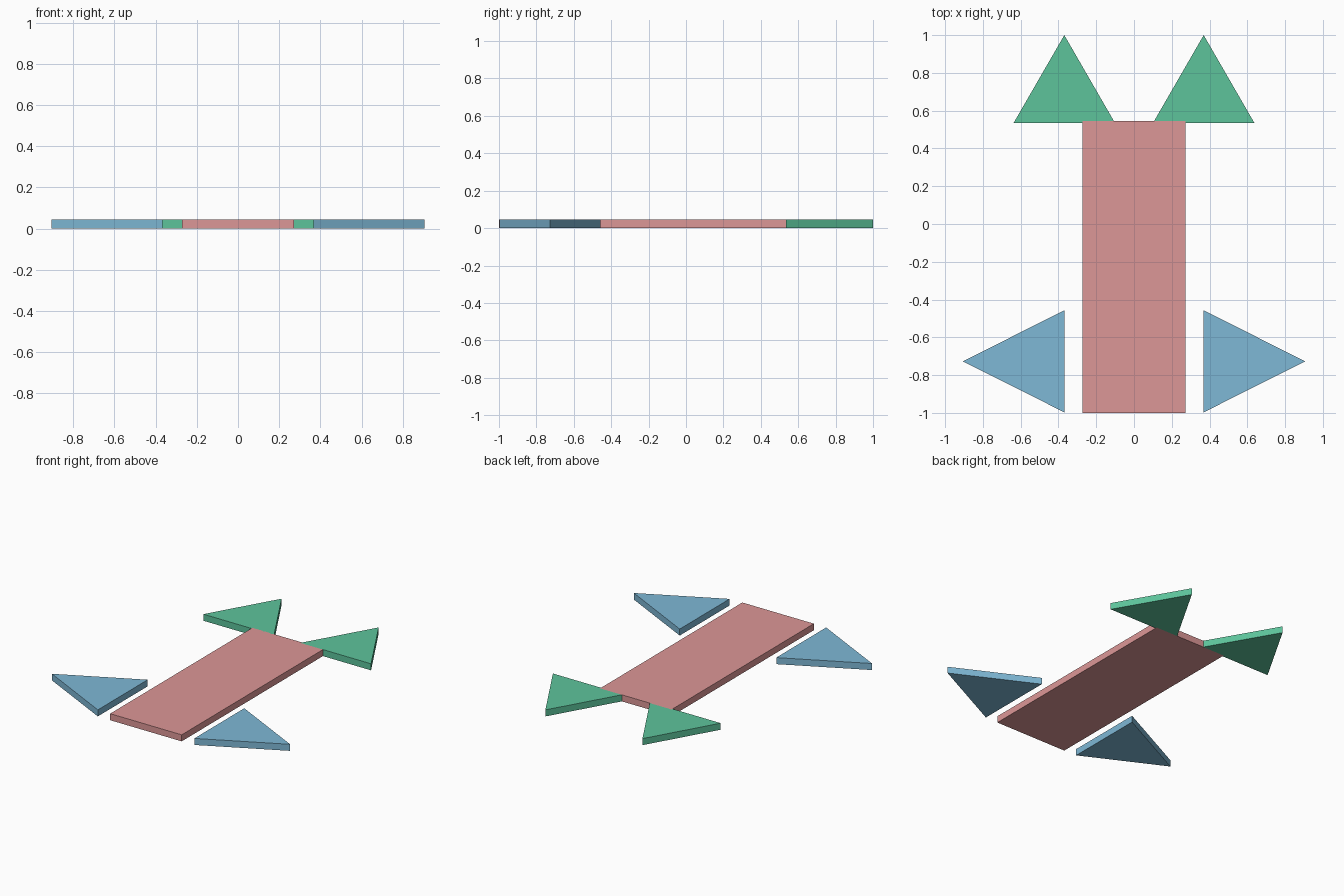
import bpy, bmesh

if "Cube" in bpy.data.objects:
    bpy.data.objects.remove(bpy.data.objects["Cube"])

THICK = 0.045


def material(name, color):
    mat = bpy.data.materials.new(name)
    mat.diffuse_color = (*color, 1)
    mat.use_nodes = True
    mat.node_tree.nodes["Principled BSDF"].inputs["Base Color"].default_value = mat.diffuse_color
    return mat


def plate(name, outline, mat):
    """Flat plate extruded up from an outline on the ground."""
    bm = bmesh.new()
    face = bm.faces.new([bm.verts.new((x, y, 0)) for x, y in outline])
    top = bmesh.ops.extrude_face_region(bm, geom=[face])["geom"]
    verts = [g for g in top if isinstance(g, bmesh.types.BMVert)]
    bmesh.ops.translate(bm, verts=verts, vec=(0, 0, THICK))
    bmesh.ops.recalc_face_normals(bm, faces=bm.faces)
    mesh = bpy.data.meshes.new(name)
    bm.to_mesh(mesh)
    bm.free()
    mesh.materials.append(mat)
    obj = bpy.data.objects.new(name, mesh)
    bpy.context.collection.objects.link(obj)
    return obj


pink = material("pink", (0.72, 0.31, 0.31))
green = material("green", (0.11, 0.55, 0.33))
blue = material("blue", (0.21, 0.48, 0.67))

# Long central body
plate("body", [(-0.272, -1), (0.272, -1), (0.272, 0.545), (-0.272, 0.545)], pink)

# Mirrored pairs: equilateral ears at the back, side fins at the front
for side, s in (("left", -1), ("right", 1)):
    plate(f"{side}_ear", [(s * 0.1, 0.534), (s * 0.638, 0.534), (s * 0.369, 1)], green)
    plate(f"{side}_fin", [(s * 0.367, -0.998), (s * 0.906, -0.727), (s * 0.367, -0.456)], blue)
